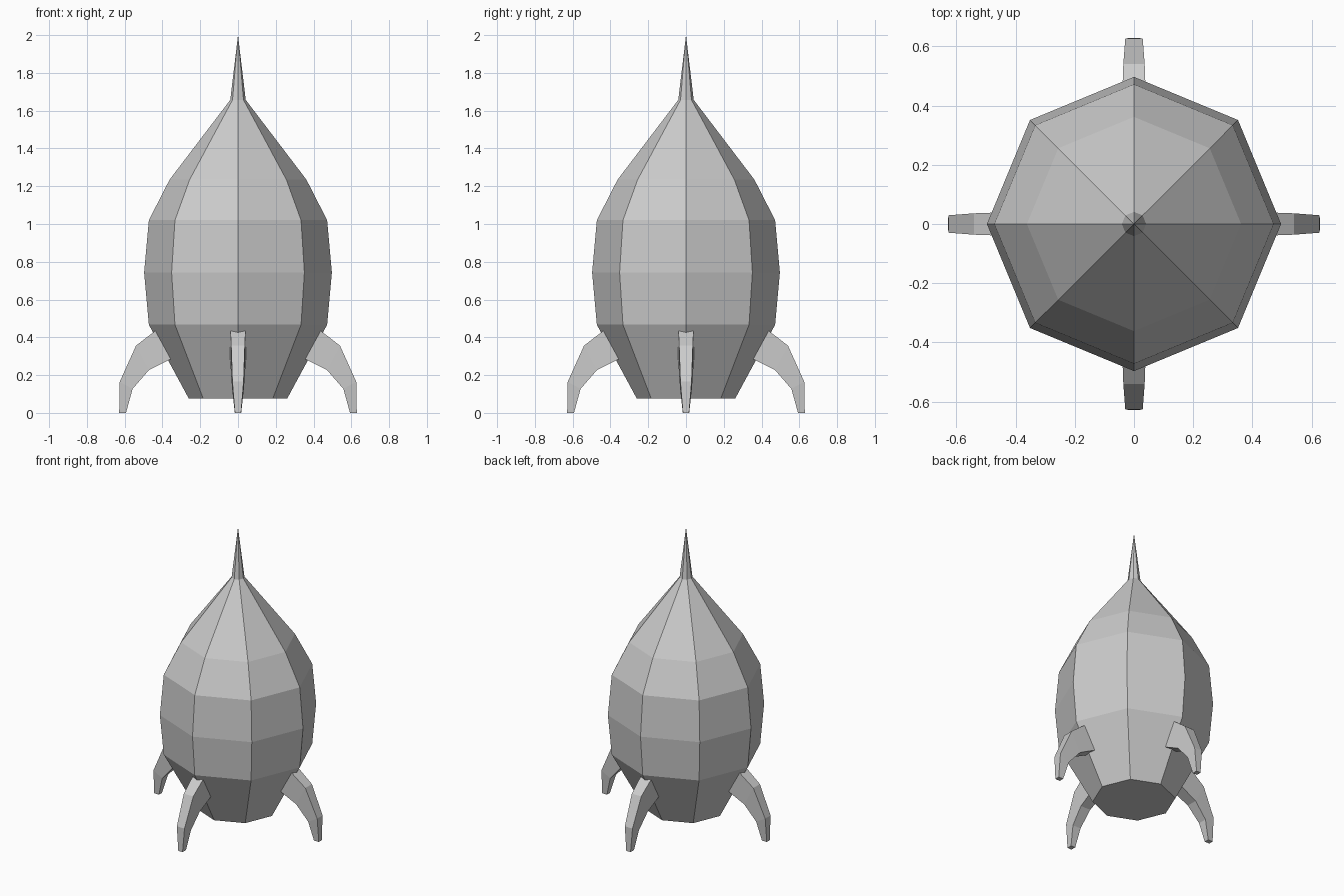
import bpy, bmesh
from math import sin, cos, pi, tau

if "Cube" in bpy.data.objects:
    bpy.data.objects.remove(bpy.data.objects["Cube"])


def make_object(name, bm):
    bmesh.ops.recalc_face_normals(bm, faces=bm.faces[:])
    mesh = bpy.data.meshes.new(name)
    bm.to_mesh(mesh)
    bm.free()
    obj = bpy.data.objects.new(name, mesh)
    bpy.context.collection.objects.link(obj)
    return obj


def bridge(bm, a, b):
    for i in range(len(a)):
        j = (i + 1) % len(a)
        bm.faces.new((a[i], a[j], b[j], b[i]))


# Hull: eight-sided lathe with (radius, height) rings, flat base, pointed spike
SIDES = 8
HULL = [(0.26, 0.075), (0.472, 0.467), (0.497, 0.743), (0.472, 1.02),
        (0.362, 1.235), (0.041, 1.657)]
bm = bmesh.new()
rings = [[bm.verts.new((r * cos(tau * i / SIDES), r * sin(tau * i / SIDES), z))
          for i in range(SIDES)] for r, z in HULL]
for lower, upper in zip(rings, rings[1:]):
    bridge(bm, lower, upper)
bm.faces.new(rings[0])
tip = bm.verts.new((0, 0, 2.0))
for i in range(SIDES):
    bm.faces.new((rings[-1][i], rings[-1][(i + 1) % SIDES], tip))
make_object("hull", bm)

# Legs: bent tapering strut, sections of (outer x, z), (inner x, z), half width
LEG = [((0.435, 0.437), (0.355, 0.285), 0.042),
       ((0.54, 0.356), (0.472, 0.226), 0.038),
       ((0.626, 0.165), (0.558, 0.127), 0.031),
       ((0.629, 0.0), (0.593, 0.0), 0.017)]


def leg(name, angle):
    bm = bmesh.new()
    sections = []
    for (xo, zo), (xi, zi), w in LEG:
        corners = [(xo, -w * 0.95, zo), (xo, w * 0.95, zo), (xi, w, zi), (xi, -w, zi)]
        sections.append([bm.verts.new(c) for c in corners])
    for a, b in zip(sections, sections[1:]):
        bridge(bm, a, b)
    bm.faces.new(sections[0])
    bm.faces.new(sections[-1])
    make_object(name, bm).rotation_euler.z = angle


for i, side in enumerate(("right", "back", "left", "front")):
    leg(side + "_leg", i * pi / 2)
